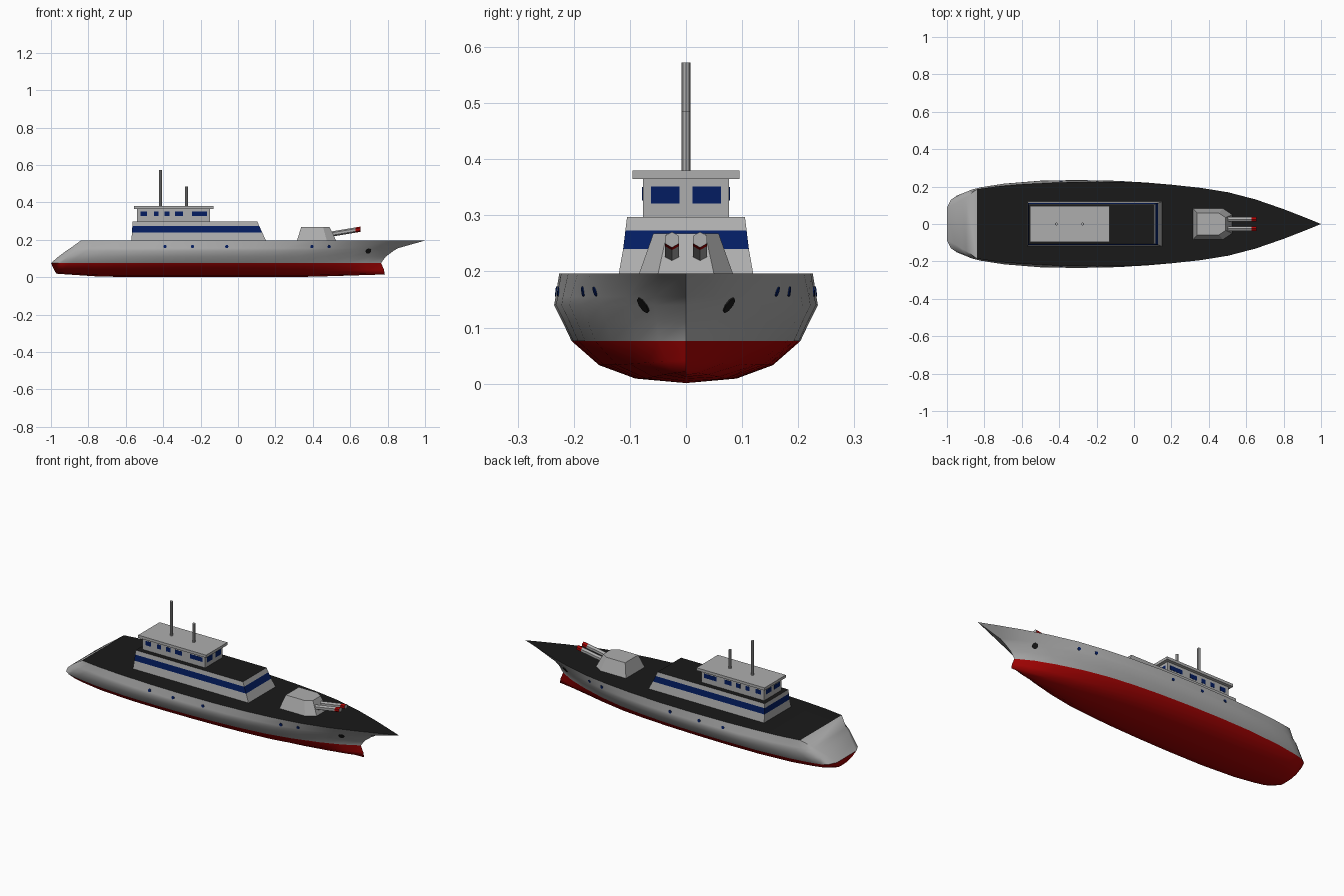
import bpy, bmesh, math
from mathutils import Vector
from mathutils.bvhtree import BVHTree

if "Cube" in bpy.data.objects:
    bpy.data.objects.remove(bpy.data.objects["Cube"])


def material(name, rgb):
    m = bpy.data.materials.new(name)
    m.diffuse_color = (*rgb, 1)
    m.use_nodes = True
    m.node_tree.nodes["Principled BSDF"].inputs["Base Color"].default_value = m.diffuse_color
    return m


GREY = material("grey_paint", (0.42, 0.42, 0.42))
RED = material("red_paint", (0.40, 0.001, 0.001))
BLACK = material("black_deck", (0.010, 0.010, 0.010))
BLUE = material("blue_glass", (0.001, 0.012, 0.12))
MATS = [GREY, RED, BLACK, BLUE]
G, R, K, B = range(4)


def finish(name, bm):
    bmesh.ops.recalc_face_normals(bm, faces=bm.faces)
    me = bpy.data.meshes.new(name)
    bm.to_mesh(me)
    for m in MATS:
        me.materials.append(m)
    ob = bpy.data.objects.new(name, me)
    bpy.context.collection.objects.link(ob)
    return ob


def loft(name, rings, band_mats, top_mat, bottom=True):
    """Skin stacked closed rings, one material per band, and cap them."""
    bm = bmesh.new()
    vs = [[bm.verts.new(p) for p in ring] for ring in rings]
    n = len(rings[0])
    for a, b, m in zip(vs, vs[1:], band_mats):
        for i in range(n):
            j = (i + 1) % n
            bm.faces.new((a[i], a[j], b[j], b[i])).material_index = m
    bm.faces.new(vs[-1]).material_index = top_mat
    if bottom:
        bm.faces.new(vs[0]).material_index = band_mats[0]
    bmesh.ops.remove_doubles(bm, verts=bm.verts, dist=1e-5)
    return finish(name, bm)


def rect(x0, x1, hy, z):
    return [(x0, -hy, z), (x1, -hy, z), (x1, hy, z), (x0, hy, z)]


def box(name, x0, x1, y0, y1, z0, z1, mat):
    ring = lambda z: [(x0, y0, z), (x1, y0, z), (x1, y1, z), (x0, y1, z)]
    return loft(name, [ring(z0), ring(z1)], [mat], mat)


def interp(table, t):
    for (a, va), (b, vb) in zip(table, table[1:]):
        if t <= b:
            return va + (vb - va) * (t - a) / (b - a)
    return table[-1][1]


# Hull: plan shape scaled per level (z, stern x, bow x, half width, stern rounding)
PLAN = [(0, .82), (.06, .89), (.13, .94), (.24, .985), (.35, 1), (.46, .985), (.565, .93),
        (.65, .855), (.73, .75), (.81, .58), (.89, .355), (.95, .165), (1, 0)]
ROUND = [(0, .52), (.012, .76), (.03, .87), (.06, .91), (.13, .965), (.24, 1), (1, 1)]
STATIONS = sorted({t for t, _ in PLAN + ROUND})
LEVELS = [(.001, -.97, .785, 0, 1), (.009, -.975, .784, .09, 1), (.033, -.985, .78, .155, 1),
          (.076, -1.0, .765, .204, 1), (.11, -.96, .79, .22, .85), (.14, -.92, .83, .235, .65),
          (.155, -.897, .855, .2325, .5), (.196, -.84, 1.0, .226, 0)]


def hull_ring(z, xs, xb, hw, rnd):
    side = []
    for t in STATIONS:
        plan = interp(PLAN, t)
        if rnd and t > .5:                    # fuller bow below the deck
            plan = plan ** .8
        y = hw * plan * (1 + rnd * (interp(ROUND, t) - 1))
        lift = max(0, .076 - z) / .076        # bottom rises at both ends
        rise = lift * (.018 * max(0, 1 - t / .15) + .014 * max(0, (t - .75) / .25))
        side.append((xs + (xb - xs) * t, y, z + rise))
    return [(x, -y, zz) for x, y, zz in side] + [(x, y, zz) for x, y, zz in side[::-1]]


hull = loft("hull", [hull_ring(*l) for l in LEVELS], [R] * 3 + [G] * 4, K, bottom=False)
bpy.context.view_layer.objects.active = hull
hull.select_set(True)
bpy.ops.object.shade_smooth_by_angle(angle=math.radians(42))
hull.select_set(False)

# Portholes and anchors: thin plates laid on the hull skin
bm = bmesh.new()
bm.from_mesh(hull.data)
tree = BVHTree.FromBMesh(bm)


def hull_plate(name, x, z, r, sides, mat):
    for s in (-1, 1):
        hit, nor, _, _ = tree.ray_cast(Vector((x, s, z)), Vector((0, -s, 0)))
        b = bmesh.new()
        bmesh.ops.create_cone(b, cap_ends=True, segments=sides, radius1=r, radius2=r, depth=.004)
        bmesh.ops.rotate(b, verts=b.verts, matrix=nor.to_track_quat('Z', 'Y').to_matrix())
        bmesh.ops.translate(b, verts=b.verts, vec=hit)
        for f in b.faces:
            f.material_index = mat
        finish(name, b)


for x in (-.39, -.243, -.06, .395, .487):
    hull_plate("porthole", x, .164, .009, 8, B)
hull_plate("anchor", .697, .14, .016, 8, K)

# Deck house with a window band, sloped front and dark roof
loft("deck_house", [rect(-.57, .15, .12, .195), rect(-.567, .129, .112, .24),
                    rect(-.565, .114, .108, .273), rect(-.563, .104, .105, .297)], [G, B, G], K)

# Bridge with overhanging roof
box("bridge", -.54, -.15, -.077, .077, .296, .366, G)
box("bridge_roof", -.555, -.132, -.095, .095, .365, .38, G)
for s in (-1, 1):
    for x0, x1 in ((-.52, -.487), (-.45, -.424), (-.392, -.366), (-.337, -.295), (-.245, -.167)):
        box("side_window", x0, x1, s * .077 - .001, s * .077 + .001, .326, .35, B)
    y0, y1 = sorted((s * .012, s * .062))
    box("front_window", -.151, -.149, y0, y1, .321, .351, B)
    box("rear_window", -.541, -.539, y0, y1, .326, .35, B)

# Masts
for x, z in ((-.415, .572), (-.275, .485)):
    ring = lambda h: [(x + .008 * math.cos(a * math.pi / 4), .008 * math.sin(a * math.pi / 4), h)
                      for a in range(8)]
    loft("mast", [ring(.378), ring(z)], [G], G)


# Gun turret: tapered with chamfered front
def turret_ring(x0, xc, x1, hy, hf, z):
    return [(x0, -hy, z), (xc, -hy, z), (x1, -hf, z), (x1, hf, z), (xc, hy, z), (x0, hy, z)]


loft("turret", [turret_ring(.315, .475, .525, .084, .05, .195),
                turret_ring(.338, .455, .49, .058, .034, .268)], [G], G)

# Twin hexagonal barrels with red muzzle bands
for s in (-1, 1):
    def barrel_ring(x):
        zc = .226 + (x - .47) * .165
        return [(x, s * .025 + .014 * math.sin(a * math.pi / 3),
                 zc + .014 * math.cos(a * math.pi / 3)) for a in range(6)]
    loft("gun_barrel", [barrel_ring(x) for x in (.47, .627, .655)], [G, R], G)
